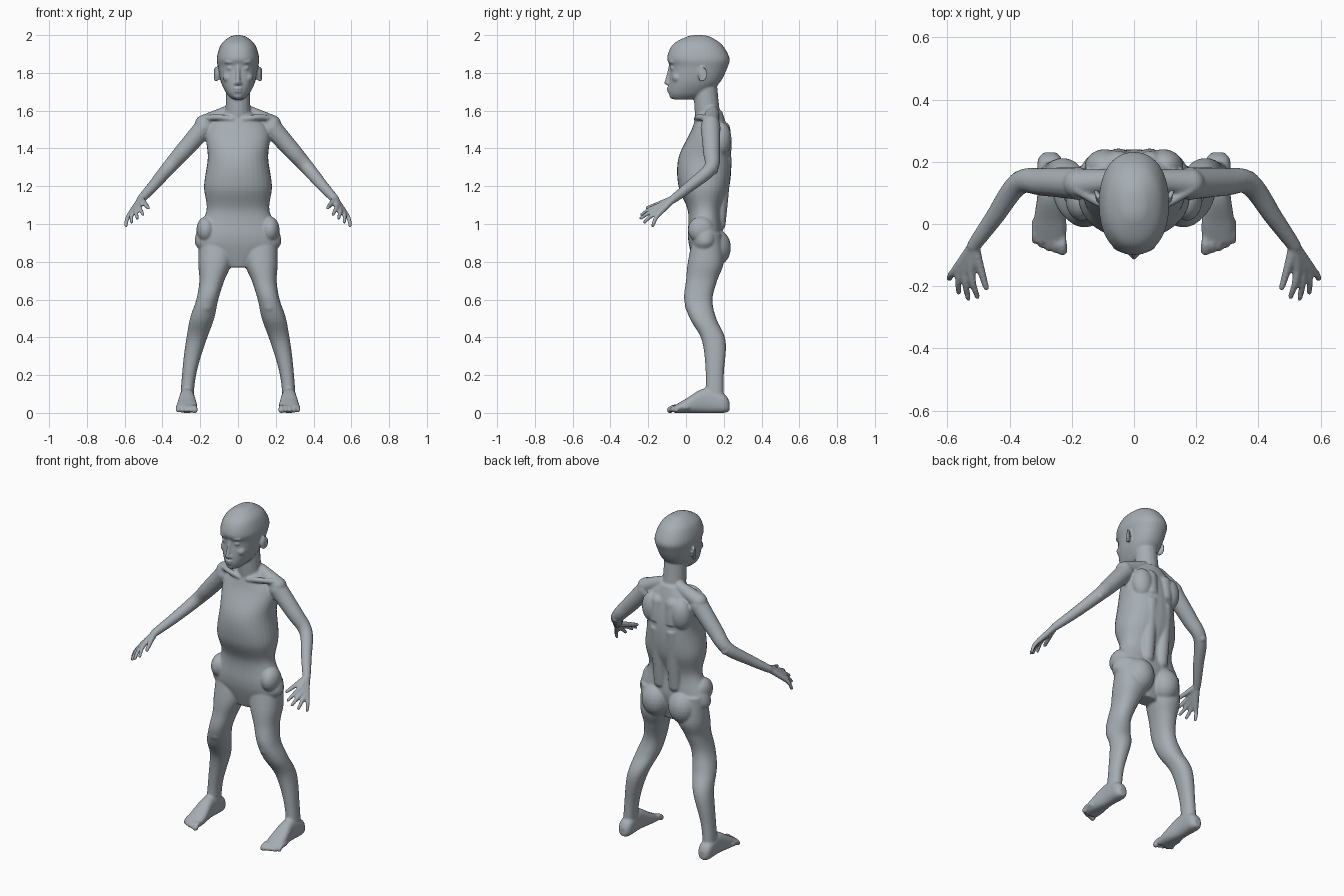
import bpy
import bmesh
import math
from mathutils import Vector, Matrix

default_cube = bpy.data.objects.get("Cube")
if default_cube:
    bpy.data.objects.remove(default_cube, do_unlink=True)

bm = bmesh.new()


def flowing(rows, steps=6):
    """Pass a smooth curve through rows of numbers."""
    rows = [Vector(row) for row in rows]
    padded = [rows[0], *rows, rows[-1]]
    result = []
    for before, start, end, after in zip(padded, padded[1:], padded[2:], padded[3:]):
        leave, arrive = (end - before) / 2, (after - start) / 2
        for step in range(steps):
            t = step / steps
            ease = t * t * (3 - 2 * t)
            result.append(start.lerp(end, ease) + leave * (t * (1 - t) ** 2)
                          - arrive * (t * t * (1 - t)))
    return result + [rows[-1]]


def circle(count):
    """Cosine and sine pairs around a circle."""
    angles = [math.tau * i / count for i in range(count)]
    return [(math.cos(a), math.sin(a)) for a in angles]


def skin_rings(rings):
    """Close a list of point rings into a solid."""
    loops = [[bm.verts.new(point) for point in ring] for ring in rings]
    faces = [bm.faces.new(loops[0]), bm.faces.new(loops[-1])]
    for low, high in zip(loops, loops[1:]):
        for i in range(len(low)):
            faces.append(bm.faces.new((low[i - 1], low[i], high[i], high[i - 1])))
    bmesh.ops.recalc_face_normals(bm, faces=faces)


def loft(rows, centre_rule=lambda position: 0, roundness=.9, along_y=False):
    """Rows hold position, half width, and the two depth limits."""
    rings = []
    for position, half, near, far in flowing(rows):
        ring = []
        for c, s in circle(32):
            u = math.copysign(abs(c) ** roundness, c)
            v = math.copysign(abs(s) ** roundness, s)
            x = centre_rule(position) + half * u
            depth = (near + far + (far - near) * v) / 2
            ring.append((x, position, depth) if along_y else (x, depth, position))
        rings.append(ring)
    skin_rings(rings)


def ball(centre, size, turn=0):
    matrix = (Matrix.Translation(centre) @ Matrix.Rotation(turn, 4, 'Z')
              @ Matrix.Diagonal((*size, 1)))
    bmesh.ops.create_icosphere(bm, subdivisions=3, radius=1, matrix=matrix)


def limb(points, thick, thin):
    """Round tube through points, tapering evenly, with rounded ends."""
    path = flowing(points)
    last = len(path) - 1
    rings = []
    for i, point in enumerate(path):
        ahead = path[min(i + 1, last)] - path[max(i - 1, 0)]
        turn = ahead.to_track_quat('Z', 'Y')
        radius = thick + (thin - thick) * i / last
        rings.append([point + turn @ Vector((c, s, 0)) * radius for c, s in circle(16)])
    skin_rings(rings)
    ball(path[0], [thick] * 3)
    ball(path[last], [thin] * 3)


def leg_lean(height):
    """Sideways centre of the leg, swinging out from hip to ankle."""
    return .19 + .08 * math.cos(math.pi * (height - .05) / .9)


# Leg: hip, thigh, knee, calf, ankle
loft([(.95, .1, .04, .19), (.8, .09, .01, .2), (.7, .066, 0, .165),
      (.6, .058, -.01, .14), (.5, .064, .02, .16), (.38, .053, .085, .21),
      (.2, .037, .105, .2), (.05, .035, .1, .2)], leg_lean)
ball((.17, .03, .57), (.04, .036, .045))

# Foot, heel to ball, then toes
loft([(.23, .02, .01, .06), (.2, .04, 0, .1), (.1, .04, 0, .13),
      (0, .053, 0, .075), (-.06, .05, 0, .04)],
     lambda depth: .27, roundness=.8, along_y=True)
for toe in range(5):
    x, tip = .23 + .022 * toe, -.085 + .002 * toe ** 2
    limb([(x, tip + .06, .03), (x, tip + .02, .03), (x, tip, .015)],
         .012, .012 if toe else .017)

# Buttock, hip crest, shoulder blade and back muscle
ball((.09, .155, .875), (.085, .083, .1))
ball((.17, .08, .97), (.05, .07, .07))
ball((.1, .19, 1.45), (.06, .05, .09), -.3)
limb([(.05, .19, 1.5), (.05, .2, 1.35), (.05, .17, 1)], .045, .04)

# Collar bone and shoulder
limb([(.03, .055, 1.555), (.1, .065, 1.565), (.18, .11, 1.56)], .014, .017)
limb([(.06, .14, 1.59), (.12, .135, 1.56), (.18, .13, 1.53)], .035, .048)

# Arm: shoulder, elbow, wrist
wrist = Vector((.515, -.07, 1.13))
limb([(.18, .13, 1.51), (.29, .135, 1.385), (.37, .13, 1.295),
      (.45, .02, 1.2), wrist], .053, .022)
ball((.37, .15, 1.285), [.022] * 3)

# Hand: palm strips running into four fanned fingers, then the thumb
for finger in range(4):
    knuckle = Vector((.524 + .017 * finger, -.15, 1.095 - .016 * finger))
    tip = Vector((.503 + .03 * finger, -.24 + .012 * (finger - .7) ** 2,
                  1.05 - .02 * finger))
    limb([wrist, knuckle], .019, .014)
    limb([knuckle, knuckle.lerp(tip, .5) + Vector((.004, 0, .006)), tip], .014, .009)
limb([wrist, (.5, -.12, 1.115), (.475, -.205, 1.085)], .02, .01)

# Ear: inner plate and curled rim
ball((.112, .083, 1.79), (.012, .02, .034), -.3)
limb([(.118 + .006 * s, .085 + .021 * s, 1.793 + .034 * c)
      for c, s in circle(12)[:8]], .006, .006)

# Face pairs: brow, eyelid, cheek, nostril
ball((.04, -.07, 1.858), (.034, .022, .012), .3)
ball((.04, -.066, 1.825), (.019, .018, .011), .3)
ball((.053, -.048, 1.775), (.028, .026, .026), .5)
ball((.013, -.092, 1.744), [.01] * 3)

# Mirror every paired part to the other side
paired = bm.verts[:] + bm.edges[:] + bm.faces[:]
copies = bmesh.ops.duplicate(bm, geom=paired)["geom"]
bmesh.ops.scale(bm, vec=(-1, 1, 1),
                verts=[item for item in copies if isinstance(item, bmesh.types.BMVert)])
bmesh.ops.reverse_faces(
    bm, faces=[item for item in copies if isinstance(item, bmesh.types.BMFace)])

# Torso: pelvis, waist, ribcage, shoulders
loft([(.77, .07, .05, .15), (.87, .21, .02, .18), (.94, .225, .01, .195),
      (1.07, .167, .01, .19), (1.2, .18, -.04, .23), (1.35, .16, -.04, .24),
      (1.5, .165, .03, .22), (1.6, .065, .06, .19)])

# Neck
limb([(0, .125, 1.5), (0, .11, 1.62), (0, .1, 1.76)], .07, .062)

# Head: jaw, mouth, eyes, brow, crown
loft([(1.66, .03, -.07, .04), (1.69, .06, -.09, .11), (1.75, .09, -.09, .18),
      (1.83, .106, -.085, .22), (1.88, .112, -.1, .23), (1.95, .09, -.07, .19),
      (1.99, .045, 0, .13), (2, .01, .04, .09)])

# Nose, lips and chin
limb([(0, -.084, 1.835), (0, -.093, 1.785), (0, -.103, 1.748)], .009, .012)
ball((0, -.088, 1.718), (.026, .016, .007))
ball((0, -.086, 1.702), (.023, .015, .007))
ball((0, -.07, 1.677), (.026, .018, .014))

mesh = bpy.data.meshes.new("body")
bm.to_mesh(mesh)
bm.free()
body = bpy.data.objects.new("body", mesh)
bpy.context.collection.objects.link(body)

# One flat grey skin
skin = bpy.data.materials.new("blue_grey")
skin.use_nodes = True
colour = (.38, .42, .45, 1)
skin.diffuse_color = colour
skin.node_tree.nodes["Principled BSDF"].inputs["Base Color"].default_value = colour
mesh.materials.append(skin)

# Fuse all the parts into one soft surface
fuse = body.modifiers.new("fuse", 'REMESH')
fuse.mode = 'VOXEL'
fuse.voxel_size = .006
fuse.use_smooth_shade = True
soften = body.modifiers.new("soften", 'SMOOTH')
soften.factor = .5
soften.iterations = 5
